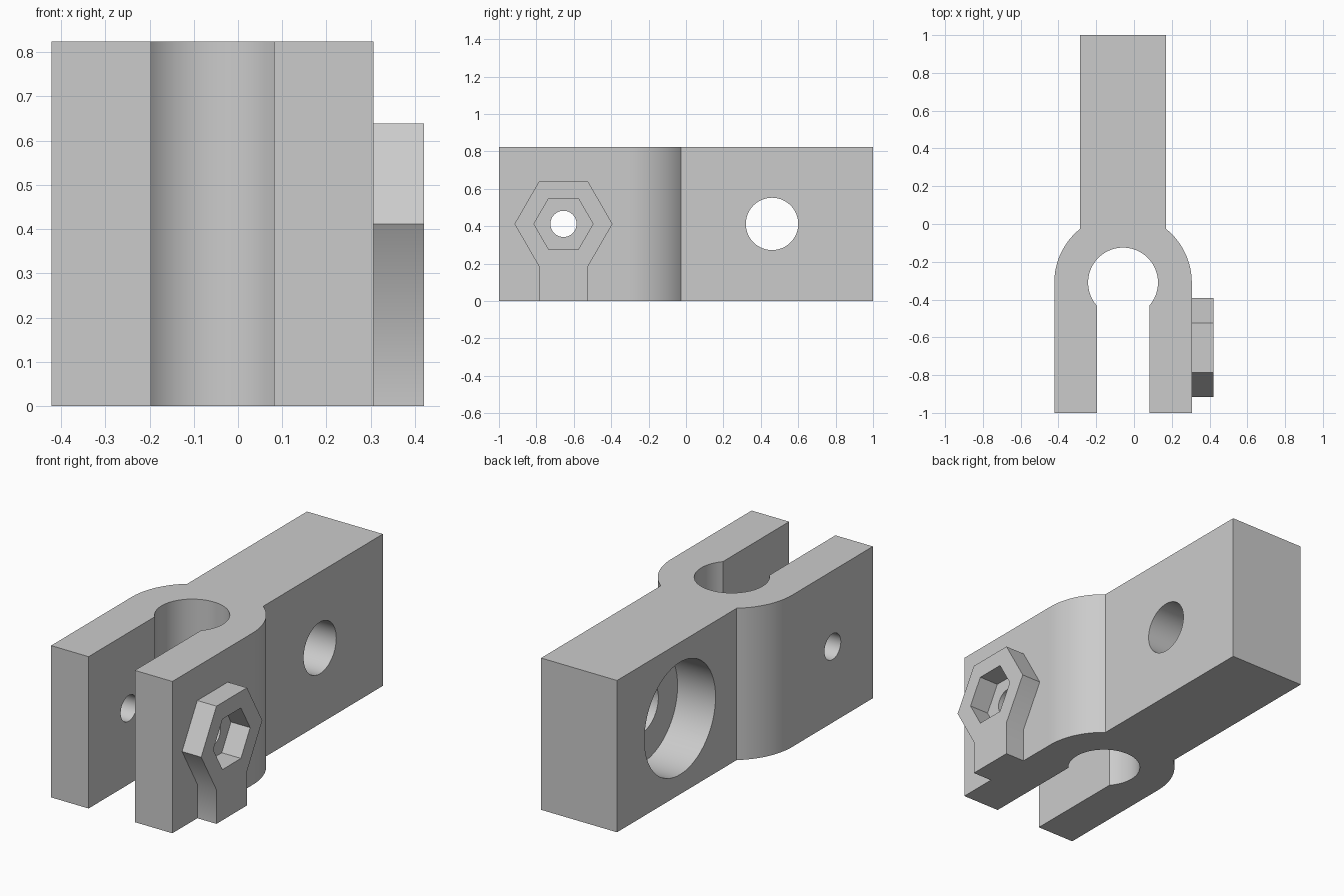
import bpy, bmesh
from math import acos, asin, cos, sin, pi, radians
from mathutils import Vector

if "Cube" in bpy.data.objects:
    bpy.data.objects.remove(bpy.data.objects["Cube"])

HEIGHT = 0.824
MID = HEIGHT / 2
CX, CY = -0.058, -0.31           # clamp bore centre
R_OUT, R_IN = 0.364, 0.185       # clamp ring radii
HALF_BAR, HALF_SLOT = 0.228, 0.139
BOLT_Y, PIVOT_Y = -0.655, 0.46
BOSS_X0, BOSS_X1 = CX + R_OUT, 0.421

grey = bpy.data.materials.new("plain grey")
grey.use_nodes = True
grey.diffuse_color = (0.6, 0.6, 0.6, 1)
grey.node_tree.nodes["Principled BSDF"].inputs["Base Color"].default_value = (0.6, 0.6, 0.6, 1)


def prism(name, outline, offset):
    """Extrude a closed outline of 3D points along the offset."""
    bm = bmesh.new()
    face = bm.faces.new([bm.verts.new(p) for p in outline])
    ext = bmesh.ops.extrude_face_region(bm, geom=[face])
    moved = [v for v in ext["geom"] if isinstance(v, bmesh.types.BMVert)]
    bmesh.ops.translate(bm, verts=moved, vec=Vector(offset))
    bmesh.ops.recalc_face_normals(bm, faces=bm.faces)
    mesh = bpy.data.meshes.new(name)
    bm.to_mesh(mesh)
    bm.free()
    obj = bpy.data.objects.new(name, mesh)
    bpy.context.collection.objects.link(obj)
    mesh.materials.append(grey)
    return obj


def arc(cx, cy, r, a, b, n):
    return [(cx + r * cos(a + (b - a) * i / n), cy + r * sin(a + (b - a) * i / n))
            for i in range(n + 1)]


def side_prism(name, outline, x0, x1):
    """Extrude a (y, z) outline along x."""
    return prism(name, [(x0, y, z) for y, z in outline], (x1 - x0, 0, 0))


def side_ngon(name, y, r, sides, x0, x1):
    return side_prism(name, arc(y, MID, r, 0, 2 * pi, sides)[:-1], x0, x1)


def cut(target, cutter):
    mod = target.modifiers.new("cut", "BOOLEAN")
    mod.operation = "DIFFERENCE"
    mod.solver = "EXACT"
    mod.object = cutter
    cutter.hide_render = True
    bpy.context.view_layer.objects.active = target
    bpy.ops.object.modifier_apply(modifier=mod.name)
    bpy.data.objects.remove(cutter)


def shade(obj):
    bpy.ops.object.select_all(action="DESELECT")
    obj.select_set(True)
    bpy.context.view_layer.objects.active = obj
    bpy.ops.object.shade_smooth_by_angle(angle=radians(35))


# Clamp body: bar, round shoulders, two jaws and keyhole slot
neck = acos(HALF_BAR / R_OUT)
lip = pi / 2 - asin(HALF_SLOT / R_IN)
outline = [(CX + R_OUT, -1)]
outline += arc(CX, CY, R_OUT, 0, neck, 20)
outline += [(CX + HALF_BAR, 1), (CX - HALF_BAR, 1)]
outline += arc(CX, CY, R_OUT, pi - neck, pi, 20)
outline += [(CX - R_OUT, -1), (CX - HALF_SLOT, -1)]
outline += arc(CX, CY, R_IN, pi + lip, -lip, 56)
outline += [(CX + HALF_SLOT, -1)]
body = prism("clamp_body", [(x, y, 0) for x, y in outline], (0, 0, HEIGHT))

# Bolt hole through both jaws, pivot hole and its counterbore
cut(body, side_ngon("bolt_cutter", BOLT_Y, 0.07, 48, -1, 1))
cut(body, side_ngon("pivot_cutter", PIVOT_Y, 0.14, 64, -1, 1))
cut(body, side_ngon("counterbore_cutter", PIVOT_Y, 0.305, 80, -1, CX))
shade(body)

# Hexagonal nut holder with a foot reaching the base
R_HEX, HALF_FOOT = 0.262, 0.131
hexagon = arc(BOLT_Y, MID, R_HEX, 0, pi, 3)
lower = arc(BOLT_Y, MID, R_HEX, pi, 2 * pi, 3)[1:3]
foot = [lower[0], (BOLT_Y - HALF_FOOT, 0), (BOLT_Y + HALF_FOOT, 0), lower[1]]
holder = side_prism("nut_holder", hexagon + foot, BOSS_X0, BOSS_X1)
cut(holder, side_ngon("nut_cutter", BOLT_Y, 0.158, 6, BOSS_X0 - 0.1, BOSS_X1 + 0.1))
shade(holder)
